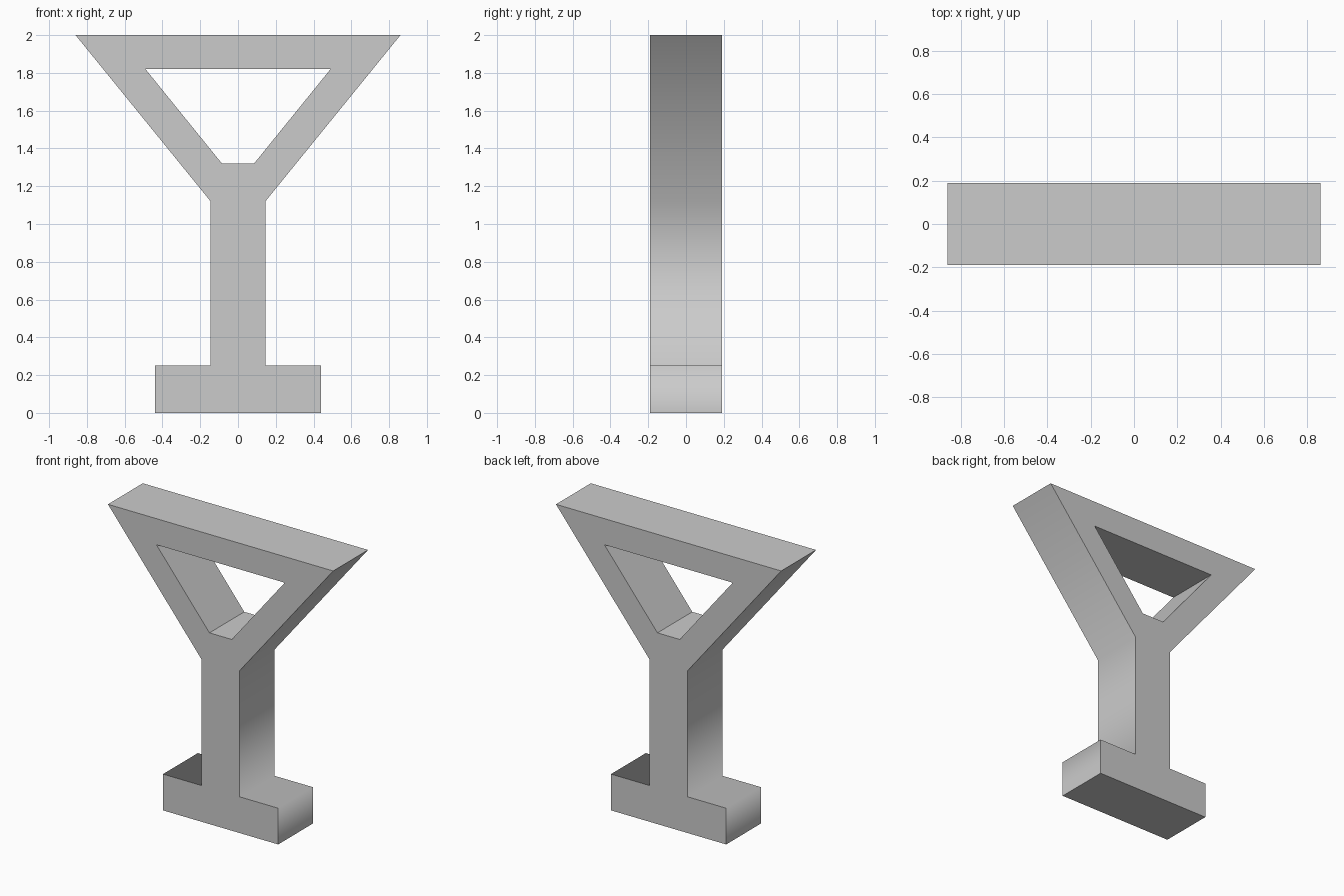
import bpy
import bmesh

cube = bpy.data.objects.get("Cube")
if cube:
    bpy.data.objects.remove(cube, do_unlink=True)

HALF_DEPTH = 0.19

# Single grey material
grey = bpy.data.materials.new("plain grey")
grey.use_nodes = True
colour = (0.6, 0.6, 0.6, 1.0)
grey.diffuse_color = colour
grey.node_tree.nodes["Principled BSDF"].inputs["Base Color"].default_value = colour

# Half outline in x, z: base, stem, flared arm, top bar, then the opening
outline = [
    (0, 0), (0.44, 0), (0.44, 0.25), (0.145, 0.25), (0.145, 1.12),
    (0.86, 2), (0, 2), (0, 1.82), (0.49, 1.82), (0.085, 1.32), (0, 1.32),
]
SMOOTH_WALLS = range(1, 5)   # outer flank, from base side up to the arm

bm = bmesh.new()
front = [bm.verts.new((x, -HALF_DEPTH, z)) for x, z in outline]
back = [bm.verts.new((x, HALF_DEPTH, z)) for x, z in outline]
bm.faces.new(front)
bm.faces.new(back[::-1])

# Walls around the outline, left open on the mirror plane
for i, (x, z) in enumerate(outline):
    j = (i + 1) % len(outline)
    if x == 0 and outline[j][0] == 0:
        continue
    wall = bm.faces.new((front[j], front[i], back[i], back[j]))
    wall.smooth = i in SMOOTH_WALLS

# The caps, top, bottom and opening meet the flank at hard edges
for edge in bm.edges:
    edge.smooth = all(f.smooth for f in edge.link_faces)

bm.normal_update()
mesh = bpy.data.meshes.new("flared_stand")
bm.to_mesh(mesh)
bm.free()
mesh.materials.append(grey)

stand = bpy.data.objects.new("flared_stand", mesh)
bpy.context.collection.objects.link(stand)

# Mirror the half across x = 0
mirror = stand.modifiers.new("mirror", 'MIRROR')
mirror.use_axis[0] = True
mirror.use_mirror_merge = True
mirror.merge_threshold = 0.001
